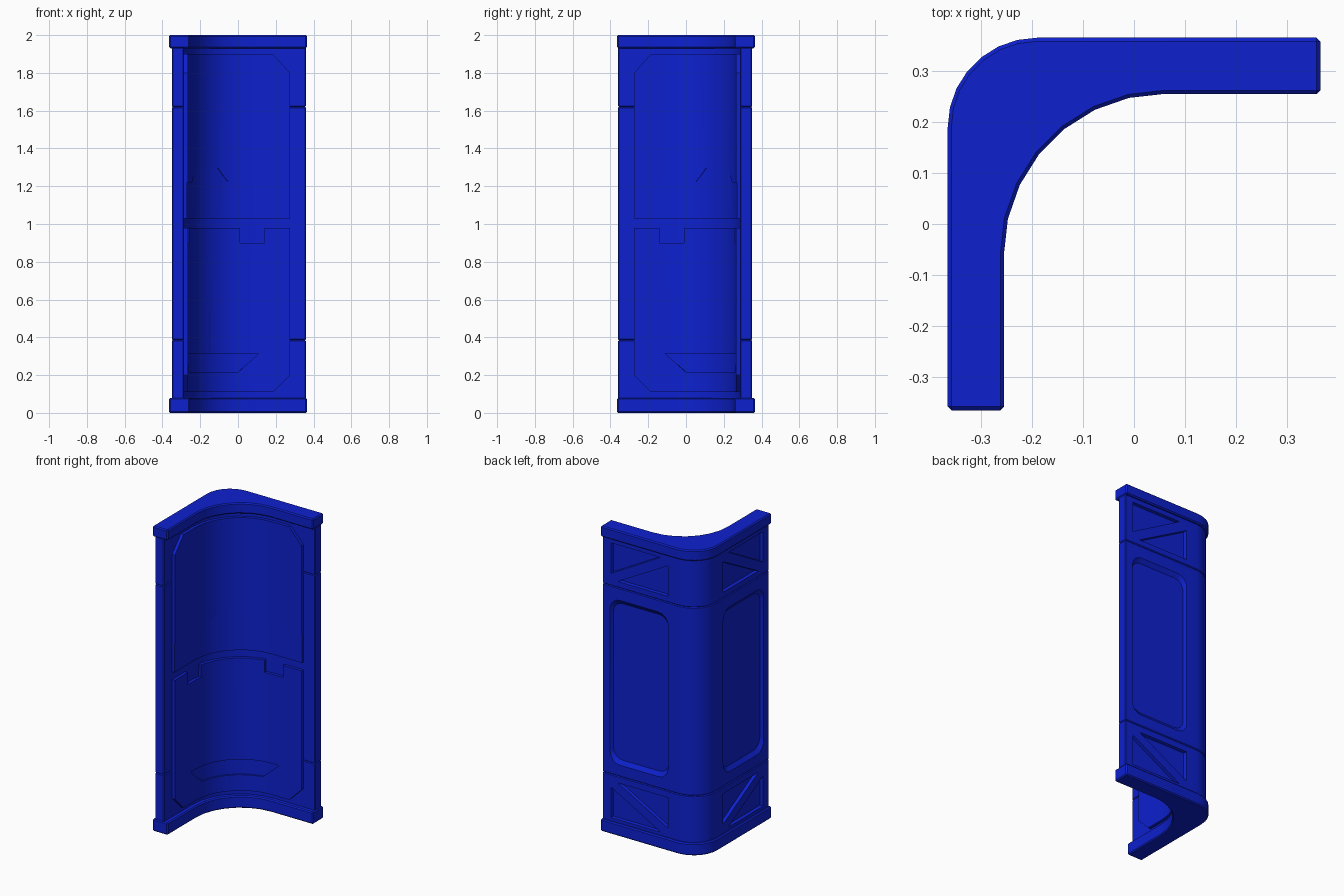
import bpy, bmesh, math
from math import pi, cos, sin, floor

if "Cube" in bpy.data.objects:
    bpy.data.objects.remove(bpy.data.objects["Cube"])

blue = bpy.data.materials.new("deep_blue")
blue.use_nodes = True
color = (0.004, 0.015, 0.62, 1)
blue.diffuse_color = color
blue.node_tree.nodes["Principled BSDF"].inputs["Base Color"].default_value = color

EDGE = 0.365           # half width of the wall
R_OUT, R_IN = 0.175, 0.315
SEGS = 7
HALF = 0.255           # half length of the inner curve
MID = HALF - 0.06      # converts x to distance from the corner


def make(name, bm):
    bmesh.ops.recalc_face_normals(bm, faces=bm.faces)
    me = bpy.data.meshes.new(name)
    bm.to_mesh(me)
    bm.free()
    me.materials.append(blue)
    ob = bpy.data.objects.new(name, me)
    bpy.context.collection.objects.link(ob)
    return ob


def finish(ob, bevel=0, cutter=None):
    """Bake the bevel and the cut, then shade smooth with sharp edges."""
    if bevel:
        m = ob.modifiers.new("bevel", 'BEVEL')
        m.width, m.segments, m.limit_method = bevel, 1, 'ANGLE'
        m.angle_limit = math.radians(30)
    if cutter:
        m = ob.modifiers.new("cut", 'BOOLEAN')
        m.object, m.operation, m.solver = cutter, 'DIFFERENCE', 'EXACT'
    dg = bpy.context.evaluated_depsgraph_get()
    me = bpy.data.meshes.new_from_object(ob.evaluated_get(dg))
    ob.modifiers.clear()
    ob.data = me
    me.shade_smooth()
    me.set_sharp_from_angle(angle=math.radians(25))
    if cutter:
        bpy.data.objects.remove(cutter)


def arc(cx, cy, r):
    """Quarter arc from the side wing to the back wing."""
    return [(cx + r * cos(pi - i * pi / 2 / SEGS), cy + r * sin(pi - i * pi / 2 / SEGS))
            for i in range(SEGS + 1)]


def wall(name, z0, z1, out_inset=0, in_inset=0, end_inset=0):
    """Curved L-shaped block."""
    e, o = EDGE - end_inset, EDGE - out_inset
    inner = 0.255 + in_inset
    c = EDGE - R_OUT
    pts = [(-o, -e)] + arc(-c, c, R_OUT - out_inset) + [(e, o), (e, inner)]
    pts += arc(0.06, -0.06, R_IN + in_inset)[::-1] + [(-inner, -e)]
    bm = bmesh.new()
    rings = [[bm.verts.new((x, y, z)) for x, y in pts] for z in (z0, z1)]
    for r in rings:
        bm.faces.new(r)
    n = len(pts)
    for i in range(n):
        j = (i + 1) % n
        bm.faces.new((rings[0][i], rings[0][j], rings[1][j], rings[1][i]))
    return make(name, bm)


def recess_cutter(outlines):
    """Tapered prisms for the back wing, mirrored onto the side wing."""
    bm = bmesh.new()
    for pts in outlines:
        cx = sum(p[0] for p in pts) / len(pts)
        cz = sum(p[1] for p in pts) / len(pts)
        for side in (False, True):
            rings = []
            for y, k in ((0.33, 0.95), (0.37, 1.05)):
                ring = []
                for x, z in pts:
                    px = cx + (x - cx) * k
                    co = (-y, -px) if side else (px, y)
                    ring.append(bm.verts.new((*co, cz + (z - cz) * k)))
                rings.append(ring)
                bm.faces.new(ring)
            for i in range(len(pts)):
                j = (i + 1) % len(pts)
                bm.faces.new((rings[0][i], rings[0][j], rings[1][j], rings[1][i]))
    ob = make("recess_cutter", bm)
    ob.hide_render = True
    return ob


def inner_point(w, off):
    """Point on the inner side, w along the wall from the corner."""
    if abs(w) >= HALF:
        a, b = abs(w) - MID, R_IN + off - 0.06
        return (a, b) if w > 0 else (-b, -a)
    ring = arc(0.06, -0.06, R_IN + off)
    k = (w + HALF) / (2 * HALF) * SEGS
    i = min(floor(k), SEGS - 1)
    return tuple(p + (q - p) * (k - i) for p, q in zip(ring[i], ring[i + 1]))


def height(line, w):
    w = abs(w)
    for (a, za), (b, zb) in zip(line, line[1:]):
        if w <= b:
            return za + (zb - za) * (w - a) / (b - a)
    return line[-1][1]


def curved_panel(name, low, high, front, back):
    """Panel bent round the corner; low and high are (distance, z) lines."""
    end = low[-1][0]
    ws = {round(p[0], 5) for p in low + high}
    ws |= {round(HALF * k / SEGS, 5) for k in range(1, SEGS + 1, 2)}
    ws = {w for w in ws if w <= end}
    ws = sorted(ws | {-w for w in ws})
    bm = bmesh.new()
    cols = []
    for w in ws:
        lo, hi = height(low, w), height(high, w)
        cols.append([bm.verts.new((*inner_point(w, off), z))
                     for off, z in ((front, lo), (front, hi), (back, hi), (back, lo))])
    for a, b in zip(cols, cols[1:]):
        for i in range(4):
            j = (i + 1) % 4
            bm.faces.new((a[i], a[j], b[j], b[i]))
    bm.faces.new(cols[0])
    bm.faces.new(cols[-1])
    return make(name, bm)


# Foot and top rails
finish(wall("bottom_rail", 0, 0.08), bevel=0.007)
finish(wall("top_rail", 1.93, 2.0), bevel=0.007)

# Truss sections: two triangular recesses either side of a diagonal brace
tri_a = [(0.30, 1.90), (-0.06, 1.90), (0.30, 1.70)]
tri_b = [(-0.115, 1.66), (-0.115, 1.86), (0.25, 1.66)]
flip = lambda pts: [(x, 2 - z) for x, z in pts]
inset = dict(out_inset=0.015, in_inset=0.03, end_inset=0.005)
finish(wall("upper_section", 1.62, 1.935, **inset), 0.005, recess_cutter([tri_a, tri_b]))
finish(wall("lower_section", 0.075, 0.385, **inset), 0.005,
       recess_cutter([flip(tri_a), flip(tri_b)]))

# Middle section with a round-cornered recess on each wing
rounded = []
r = 0.07
for k, (cx, cz) in enumerate(((0.305 - r, 1.54 - r), (-0.115 + r, 1.54 - r),
                              (-0.115 + r, 0.46 + r), (0.305 - r, 0.46 + r))):
    for i in range(5):
        t = (k + i / 4) * pi / 2
        rounded.append((cx + r * cos(t), cz + r * sin(t)))
finish(wall("middle_section", 0.385, 1.62, **inset), 0.005, recess_cutter([rounded]))

# Inner cladding: upper panel above a trim band with a raised centre
END, CHAMFER = 0.47, 0.38
band_top = [(0, 1.30), (0.076, 1.30), (0.143, 1.22), (END, 1.22)]
finish(curved_panel("upper_panel", band_top,
                    [(0, 1.90), (CHAMFER, 1.90), (END, 1.80)], 0.01, 0.04))
finish(curved_panel("trim_band", [(0, 1.03), (END, 1.03)], band_top, 0.014, 0.04))

# Lower panel with two notches and a tapered slot
notched = [(0, 0.98), (0.205, 0.98), (0.206, 0.90), (0.335, 0.90), (0.336, 0.98), (END, 0.98)]
lower = curved_panel("lower_panel", [(0, 0.11), (CHAMFER, 0.11), (END, 0.20)],
                     notched, 0.01, 0.04)
slot = curved_panel("slot_cutter", [(0, 0.215), (0.195, 0.215), (0.305, 0.314)],
                    [(0, 0.315), (0.305, 0.315)], 0.0, 0.02)
slot.hide_render = True
finish(lower, cutter=slot)
